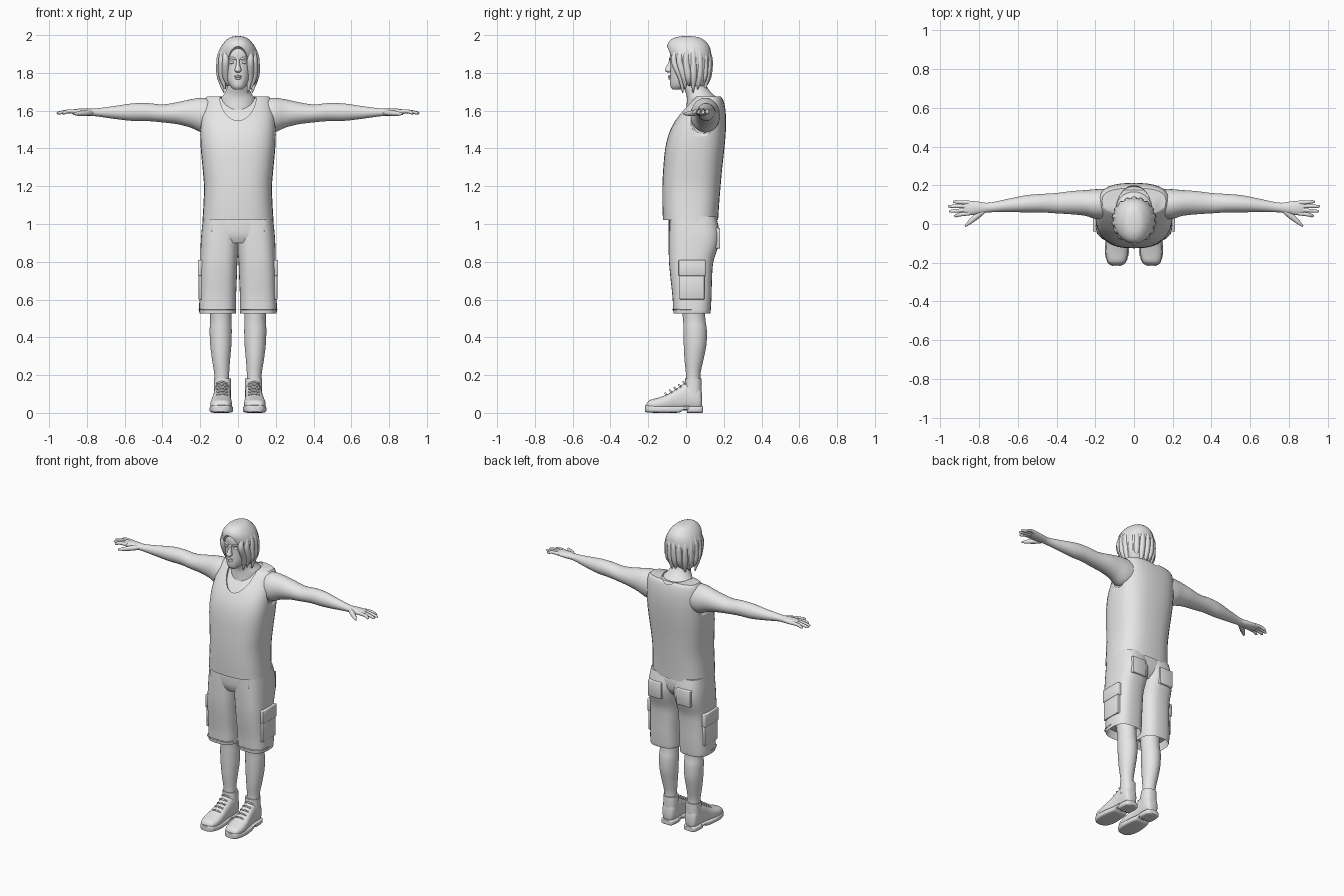
import bpy, bmesh, math
from mathutils import Vector

if "Cube" in bpy.data.objects:
    bpy.data.objects.remove(bpy.data.objects["Cube"])

GREY = (0.8, 0.8, 0.8, 1)
mat = bpy.data.materials.new("plain grey")
mat.use_nodes = True
mat.diffuse_color = GREY
mat.node_tree.nodes["Principled BSDF"].inputs["Base Color"].default_value = GREY
parts = []


def finish(name, bm, mirror=False):
    bmesh.ops.recalc_face_normals(bm, faces=bm.faces)
    mesh = bpy.data.meshes.new(name)
    bm.to_mesh(mesh)
    bm.free()
    mesh.materials.append(mat)
    ob = bpy.data.objects.new(name, mesh)
    bpy.context.collection.objects.link(ob)
    if mirror:
        ob.modifiers.new("Mirror", "MIRROR").use_mirror_merge = False
    parts.append(ob)
    return ob


def skin(name, rings, mirror=False, hollow=0):
    """Join rings of points into a capped tube; hollow sinks the first cap."""
    bm = bmesh.new()
    loops = [[bm.verts.new(p) for p in ring] for ring in rings]
    n = len(loops[0])
    for a, b in zip(loops, loops[1:]):
        for i in range(n):
            j = (i + 1) % n
            bm.faces.new((a[i], a[j], b[j], b[i]))
    start = bm.faces.new(loops[0][::-1])
    bm.faces.new(loops[-1])
    bmesh.ops.recalc_face_normals(bm, faces=bm.faces)
    if hollow:
        bmesh.ops.inset_individual(bm, faces=[start], thickness=0.01)
        bmesh.ops.translate(bm, verts=start.verts, vec=(0, 0, hollow))
    return finish(name, bm, mirror)


def smooth(rows, steps=4):
    """Catmull-Rom interpolation of rows of numbers."""
    out = []
    for i in range(len(rows) - 1):
        p = [Vector(rows[max(0, min(len(rows) - 1, i + k))]) for k in (-1, 0, 1, 2)]
        for s in range(steps):
            t = s / steps
            out.append(p[1] + 0.5 * t * (p[2] - p[0] + t * (2 * p[0] - 5 * p[1] + 4 * p[2] - p[3]
                       + t * (3 * (p[1] - p[2]) + p[3] - p[0]))))
    return out + [Vector(rows[-1])]


def loft(name, axis, rows, power=2.0, mirror=False, hollow=0, n=32):
    """Rows give the place along the axis, then low and high bounds of the other two axes."""
    rings = []
    for t, a0, a1, b0, b1 in smooth(rows):
        ring = []
        for i in range(n):
            ang = 2 * math.pi * i / n
            c, s = math.cos(ang), math.sin(ang)
            a = (a0 + a1) / 2 + (a1 - a0) / 2 * math.copysign(abs(c) ** (2 / power), c)
            b = (b0 + b1) / 2 + (b1 - b0) / 2 * math.copysign(abs(s) ** (2 / power), s)
            ring.append({"x": (t, a, b), "y": (a, t, b), "z": (a, b, t)}[axis])
        rings.append(ring)
    return skin(name, rings, mirror, hollow)


def column(name, rows, power=2.0, **kw):
    """Centred upright loft: height, half width, front, back."""
    return loft(name, "z", [(z, -w, w, f, b) for z, w, f, b in rows], power, **kw)


def tube(name, points, radii, mirror=False, n=10):
    rows = smooth([(*p, r) for p, r in zip(points, radii)])
    rings = []
    for i, row in enumerate(rows):
        d = (rows[min(i + 1, len(rows) - 1)] - rows[max(i - 1, 0)]).xyz.normalized()
        u = d.cross((0, 1, 0) if abs(d.y) < 0.8 else (1, 0, 0)).normalized()
        v = d.cross(u)
        rings.append([row.xyz + row.w * (u * math.cos(k * math.tau / n) + v * math.sin(k * math.tau / n))
                      for k in range(n)])
    return skin(name, rings, mirror)


def ball(name, centre, radii, mirror=False):
    bm = bmesh.new()
    bmesh.ops.create_uvsphere(bm, u_segments=40, v_segments=24, radius=1)
    bmesh.ops.scale(bm, vec=radii, verts=bm.verts)
    bmesh.ops.translate(bm, vec=centre, verts=bm.verts)
    return finish(name, bm, mirror)


def box(name, low, high, mirror=True):
    bm = bmesh.new()
    low, high = Vector(low), Vector(high)
    bmesh.ops.create_cube(bm, size=1)
    bmesh.ops.scale(bm, vec=high - low, verts=bm.verts)
    bmesh.ops.translate(bm, vec=(low + high) / 2, verts=bm.verts)
    bmesh.ops.bevel(bm, geom=bm.edges[:], offset=0.006, segments=2, affect="EDGES", profile=0.5)
    return finish(name, bm, mirror)


def cut(ob, centre, radii):
    cutter = ball("cutter", centre, radii)
    cutter.hide_render = True
    mod = ob.modifiers.new("Cut", "BOOLEAN")
    mod.operation, mod.solver, mod.object = "DIFFERENCE", "EXACT", cutter
    bpy.context.view_layer.objects.active = ob
    bpy.ops.object.modifier_apply(modifier=mod.name)
    parts.remove(cutter)
    bpy.data.objects.remove(cutter)


# Tank top over the bare torso
torso = [(1.02, .188, -.122, .17), (1.1, .183, -.125, .175), (1.2, .18, -.125, .183),
         (1.3, .188, -.12, .192), (1.4, .197, -.11, .203), (1.48, .2, -.09, .21),
         (1.55, .198, -.055, .212), (1.61, .19, -.01, .208), (1.655, .178, .03, .198), (1.674, .165, .05, .185)]
shirt = column("tank_top", torso, 2.7, hollow=0.02)
cut(shirt, (0, .045, 1.7), (.098, .157, .2))
for side in (-1, 1):
    cut(shirt, (side * .27, .095, 1.565), (.105, .108, .135))
column("bare_torso", [(z - .008, w - .008, f + .008, b - .008) for z, w, f, b in torso[2:]], 2.7)
column("neck", [(1.6, .1, .0, .18), (1.66, .093, .005, .17), (1.69, .072, .0, .14),
                (1.73, .057, -.012, .11), (1.8, .055, 0, .1)])

# Arms and hands
loft("arms", "x", [(.12, .03, .18, 1.49, 1.66), (.19, .025, .18, 1.485, 1.668), (.25, .042, .175, 1.51, 1.66),
                   (.32, .05, .17, 1.528, 1.645), (.4, .055, .16, 1.538, 1.633), (.48, .06, .155, 1.545, 1.64),
                   (.56, .06, .148, 1.546, 1.638), (.65, .062, .13, 1.556, 1.625), (.75, .06, .11, 1.57, 1.612),
                   (.8, .052, .115, 1.573, 1.612), (.85, .045, .12, 1.577, 1.61), (.88, .05, .115, 1.582, 1.604)],
     mirror=True)
for i, (y, tip) in enumerate(((.055, .93), (.073, .955), (.092, .96), (.11, .935))):
    end = y + (i - 1.5) * .006 - .004
    tube("finger_%d" % (i + 1), [(.85, y, 1.595), (.9, (y + end) / 2, 1.596), (tip - .01, end, 1.588), (tip, end, 1.586)],
         [.011, .01, .008, .003], mirror=True)
tube("thumbs", [(.77, .075, 1.592), (.81, .042, 1.588), (.85, .008, 1.584), (.872, -.012, 1.582)],
     [.014, .016, .011, .004], mirror=True)

# Cargo shorts
loft("short_legs", "z", [(.525, .012, .203, -.066, .128), (.545, .01, .206, -.068, .131), (.62, .01, .204, -.072, .135),
                         (.72, .006, .202, -.083, .138), (.8, .003, .2, -.09, .145), (.88, -.004, .198, -.092, .17),
                         (.95, -.01, .194, -.092, .178), (1.04, -.01, .184, -.09, .16)],
     2.8, mirror=True, hollow=0.05)
column("short_hips", [(.9, .1, -.075, .13), (.94, .17, -.09, .158), (1.0, .188, -.093, .165), (1.05, .182, -.09, .155)], 2.8)
box("cargo_pockets", (.17, -.035, .6), (.209, .098, .74))
box("cargo_flaps", (.17, -.04, .725), (.213, .103, .81))
box("back_pockets", (.055, .12, .87), (.155, .181, .98))
box("front_pocket_seams", (.135, -.088, .96), (.14, -.075, 1.03))
tube("hem_stitching", [(.012, .03, .548), (.03, -.055, .548), (.105, -.07, .548), (.188, -.05, .548), (.207, .03, .548)],
     [.003] * 5, mirror=True)

# Lower legs
loft("lower_legs", "z", [(.12, .045, .125, .0, .08), (.2, .047, .125, .0, .076), (.28, .042, .137, -.008, .092),
                         (.36, .035, .147, -.012, .108), (.44, .033, .15, -.014, .11), (.5, .035, .147, -.016, .102),
                         (.62, .035, .155, -.03, .1)], mirror=True)

# Shoes with soles, heels, collars and laces
loft("shoe_uppers", "y", [(-.21, .07, .115, .025, .045), (-.195, .045, .135, .015, .066), (-.15, .033, .146, .012, .08),
                          (-.1, .034, .142, .012, .098), (-.05, .038, .133, .012, .128), (0, .037, .128, .012, .16),
                          (.05, .037, .126, .012, .16), (.075, .045, .12, .015, .14), (.085, .06, .105, .03, .1)],
     2.5, mirror=True)
loft("shoe_collars", "z", [(.1, .036, .128, -.01, .083), (.15, .036, .127, -.006, .083), (.182, .038, .127, -.004, .082)],
     2.4, mirror=True)
loft("shoe_soles", "y", [(-.216, .07, .112, .006, .04), (-.2, .043, .136, .002, .042), (-.15, .027, .15, 0, .04),
                         (-.09, .028, .148, 0, .037), (-.035, .035, .138, .002, .036), (-.015, .04, .135, .014, .036),
                         (.02, .037, .133, .016, .036)], 4, mirror=True)
loft("shoe_heels", "y", [(.005, .037, .13, 0, .036), (.04, .033, .132, 0, .036), (.08, .04, .125, 0, .036),
                         (.091, .055, .11, .004, .034)], 4, mirror=True)
for i in range(5):
    y, z = -.105 + i * .024, .1 + i * .015
    tube("lace_%d" % (i + 1), [(.056, y + .006, z - .006), (.085, y - .005, z + .004), (.114, y + .006, z - .006)],
         [.005] * 3, mirror=True, n=8)

# Head and face
column("head", [(1.712, .022, -.07, -.03), (1.728, .04, -.082, .02), (1.76, .058, -.085, .07), (1.8, .068, -.083, .1),
                (1.85, .075, -.082, .12), (1.9, .077, -.086, .122), (1.94, .07, -.075, .11), (1.97, .05, -.045, .08)], 2.2)
column("nose", [(1.802, .009, -.098, -.07), (1.812, .018, -.112, -.07), (1.83, .013, -.106, -.07),
                (1.855, .009, -.093, -.06), (1.88, .01, -.085, -.06)])
ball("eyes", (.032, -.068, 1.856), (.014, .014, .009), mirror=True)
tube("brows", [(.012, -.085, 1.872), (.034, -.081, 1.879), (.055, -.063, 1.872)], [.005, .006, .003], mirror=True)
tube("upper_lip", [(-.026, -.074, 1.779), (0, -.089, 1.782), (.026, -.074, 1.779)], [.002, .006, .002])
tube("lower_lip", [(-.024, -.074, 1.775), (0, -.087, 1.771), (.024, -.074, 1.775)], [.002, .007, .002])

# Hair shell with a face opening, and locks falling from a centre parting
hair = column("hair", [(1.73, .078, .01, .1), (1.76, .093, -.015, .115), (1.8, .103, -.05, .125), (1.85, .108, -.075, .131),
                       (1.9, .104, -.093, .133), (1.94, .089, -.1, .124), (1.97, .066, -.086, .1),
                       (1.988, .042, -.055, .07), (1.994, .015, -.02, .03)], 2.1)
cut(hair, (0, -.15, 1.78), (.085, .14, .172))
LOCKS = 15
for i in range(LOCKS):
    a = math.radians(-48 + 276 * i / (LOCKS - 1))
    path = []
    for k in range(5):
        tilt = math.radians(12 + 19 * k)
        path.append((math.sin(tilt) * math.cos(a) * .098, .018 + math.sin(tilt) * math.sin(a) * .107,
                     1.85 + .135 * math.cos(tilt)))
    front = math.sin(a) < 0
    drop = 1.695 + .018 * (i % 3)
    for shrink, z in ((.95, 1.78), (.76, drop)):
        path.append((math.cos(a) * .1 * shrink, .022 + math.sin(a) * (.07 if front else .1) * shrink, z))
    tube("hair_lock_%d" % (i + 1), path, [.006, .01, .014, .017, .018, .018, .003])

bpy.ops.object.select_all(action="DESELECT")
for ob in parts:
    ob.select_set(True)
bpy.context.view_layer.objects.active = shirt
bpy.ops.object.shade_smooth_by_angle(angle=math.radians(45))
